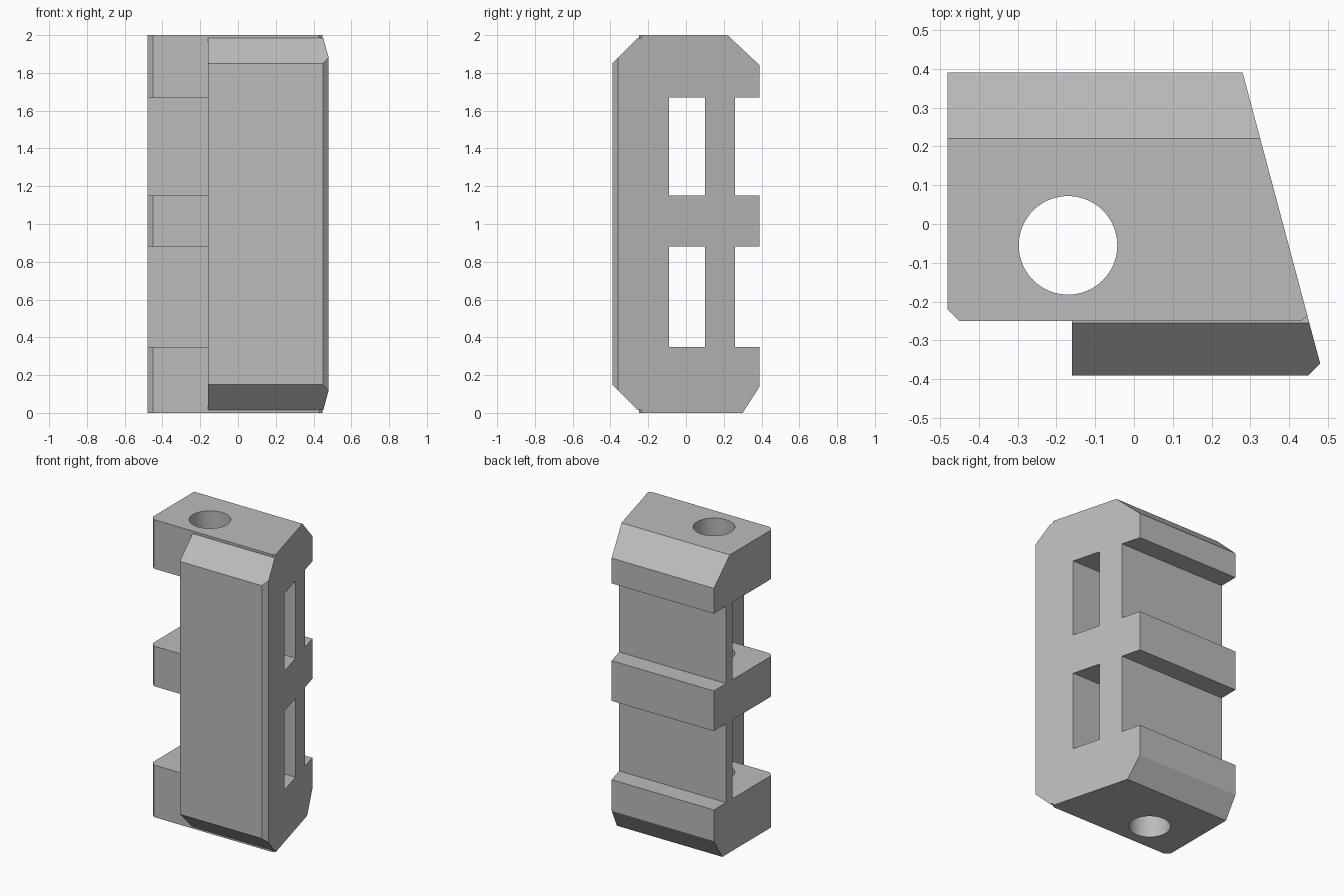
import bpy, bmesh, math
from mathutils import Vector

if "Cube" in bpy.data.objects:
    bpy.data.objects.remove(bpy.data.objects["Cube"], do_unlink=True)

grey = bpy.data.materials.new("plain grey")
grey.use_nodes = True
COLOUR = (0.5, 0.5, 0.5, 1)
grey.diffuse_color = COLOUR
grey.node_tree.nodes["Principled BSDF"].inputs["Base Color"].default_value = COLOUR


def prism(name, outline, z0, z1, cuts=()):
    """Extrude an xy outline upwards, then slice off (y, z) chamfers."""
    bm = bmesh.new()
    face = bm.faces.new([bm.verts.new((x, y, z0)) for x, y in outline])
    up = bmesh.ops.extrude_face_region(bm, geom=[face])["geom"]
    bmesh.ops.translate(bm, vec=(0, 0, z1 - z0),
                        verts=[v for v in up if isinstance(v, bmesh.types.BMVert)])
    for (ya, za), (yb, zb) in cuts:
        normal = Vector((0, zb - za, ya - yb))
        mid = Vector((0, 0, 1))
        if normal.dot(mid - Vector((0, ya, za))) > 0:
            normal = -normal
        bmesh.ops.bisect_plane(bm, geom=bm.verts[:] + bm.edges[:] + bm.faces[:],
                               plane_co=(0, ya, za), plane_no=normal, clear_outer=True)
        bmesh.ops.holes_fill(bm, edges=[e for e in bm.edges if e.is_boundary])
    bmesh.ops.recalc_face_normals(bm, faces=bm.faces)
    mesh = bpy.data.meshes.new(name)
    bm.to_mesh(mesh)
    bm.free()
    mesh.materials.append(grey)
    obj = bpy.data.objects.new(name, mesh)
    bpy.context.collection.objects.link(obj)
    return obj


def box(name, x, y, z):
    return prism(name, [(x[0], y[0]), (x[1], y[0]), (x[1], y[1]), (x[0], y[1])], *z)


def combine(target, tool, operation):
    mod = target.modifiers.new(operation, "BOOLEAN")
    mod.operation, mod.solver, mod.object = operation, "EXACT", tool
    bpy.context.view_layer.objects.active = target
    bpy.ops.object.modifier_apply(modifier=mod.name)
    bpy.data.objects.remove(tool, do_unlink=True)


# Main block with a slanted side and chamfered back edges
block = prism("rail_block",
              [(-.48, .39), (.28, .39), (.447, -.236), (.43, -.25), (-.45, -.25), (-.48, -.22)],
              0, 2, [((.22, 2), (.39, 1.84)), ((.30, 0), (.39, .14))])

# Front plate with chamfered ends
plate = prism("front_plate",
              [(-.16, -.2), (.437, -.2), (.48, -.36), (.45, -.39), (-.16, -.39)],
              .015, 1.985, [((-.39, 1.85), (-.255, 1.985)), ((-.39, .15), (-.255, .015))])
combine(block, plate, "UNION")

# Two bays: back groove, through slot and open recess beside the plate
for bay in ((.35, .88), (1.15, 1.67)):
    combine(block, box("groove_cutter", (-1, 1), (.26, 1), bay), "DIFFERENCE")
    combine(block, box("slot_cutter", (-1, 1), (-.09, .10), bay), "DIFFERENCE")
    combine(block, box("recess_cutter", (-1, -.16), (-1, .19), bay), "DIFFERENCE")

# Round hole running the full height
bpy.ops.mesh.primitive_cylinder_add(vertices=64, radius=.127, depth=3, location=(-.17, -.055, 1))
combine(block, bpy.context.object, "DIFFERENCE")

bpy.ops.object.select_all(action="DESELECT")
block.select_set(True)
bpy.context.view_layer.objects.active = block
bpy.ops.object.shade_smooth_by_angle(angle=math.radians(20))
